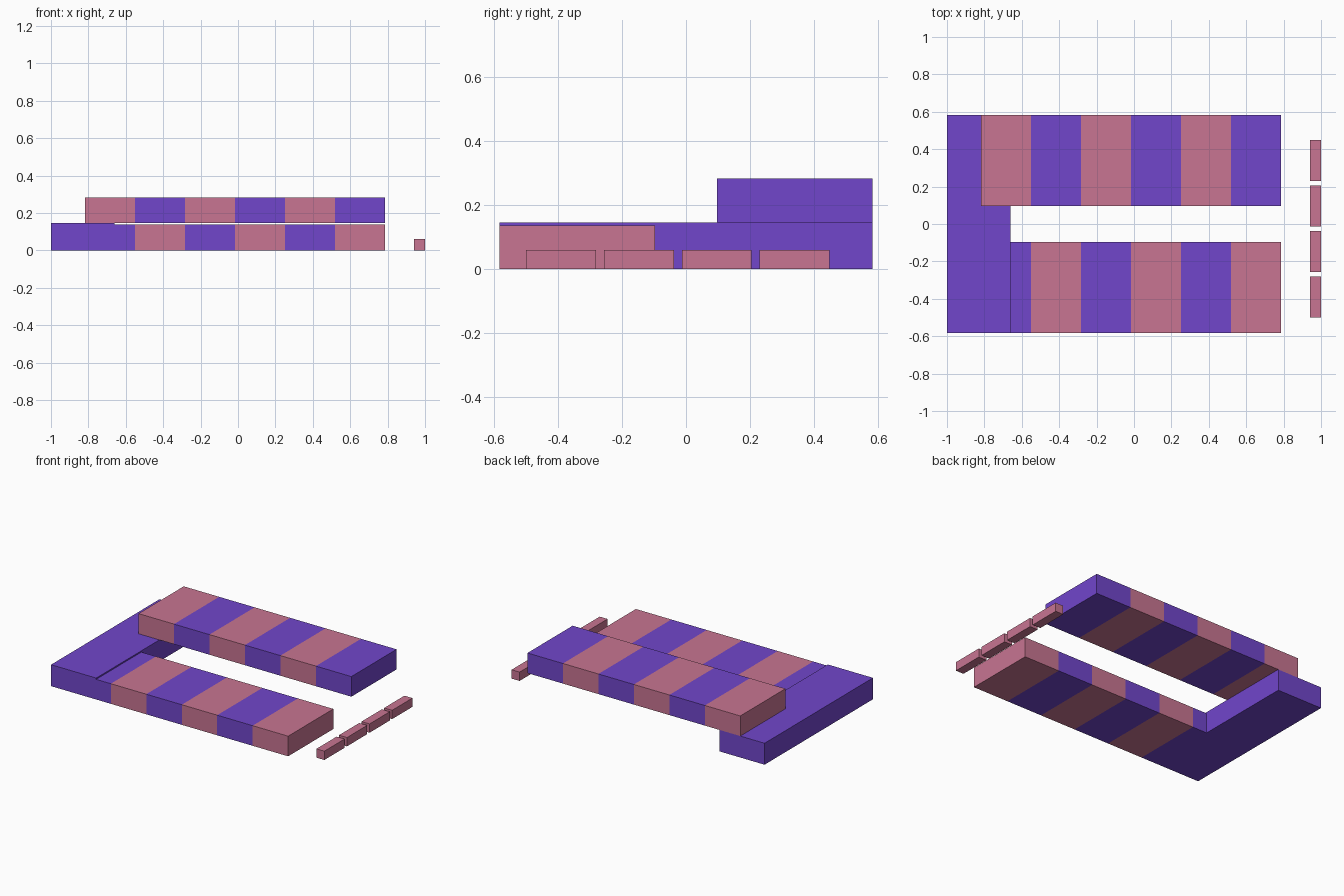
import bpy, bmesh
from mathutils import Matrix, Vector

cube = bpy.data.objects.get("Cube")
if cube:
    bpy.data.objects.remove(cube, do_unlink=True)


def flat_colour(name, rgb):
    mat = bpy.data.materials.new(name)
    mat.use_nodes = True
    mat.diffuse_color = (*rgb, 1)
    bsdf = mat.node_tree.nodes["Principled BSDF"]
    bsdf.inputs["Base Color"].default_value = (*rgb, 1)
    bsdf.inputs["Roughness"].default_value = 0.8
    return mat


PURPLE = flat_colour("purple", (0.165, 0.061, 0.597))
PINK = flat_colour("rose pink", (0.578, 0.178, 0.287))


def block(name, low, high, mats, cuts=()):
    """Box between two corners, cut across x; materials alternate per stripe."""
    low, high = Vector(low), Vector(high)
    bm = bmesh.new()
    bmesh.ops.create_cube(bm, size=1, matrix=Matrix.Translation((low + high) / 2)
                          @ Matrix.Diagonal((*(high - low), 1)))
    for x in cuts:
        bmesh.ops.bisect_plane(bm, geom=bm.verts[:] + bm.edges[:] + bm.faces[:],
                               plane_co=(x, 0, 0), plane_no=(1, 0, 0))
    for face in bm.faces:
        centre = face.calc_center_median().x
        face.material_index = sum(centre > x for x in cuts) % len(mats)
    mesh = bpy.data.meshes.new(name)
    bm.to_mesh(mesh)
    bm.free()
    for mat in mats:
        mesh.materials.append(mat)
    obj = bpy.data.objects.new(name, mesh)
    bpy.context.collection.objects.link(obj)
    return obj


# Shared measurements
left, inner, beam_start, beam_end = -1.0, -0.66, -0.817, 0.786
outer_y, gap_y = 0.583, 0.097
base_top, beam_height = 0.146, 0.137
stripe = (beam_end - beam_start) / 6
cuts = [beam_start + stripe * i for i in range(1, 6)]

# Cross block joining both beams
block("base_block", (left, -outer_y, 0), (inner, outer_y, base_top), [PURPLE])

# Striped beam on the ground at the front
block("lower_beam", (inner, -outer_y, 0), (beam_end, -gap_y, beam_height),
      [PURPLE, PINK], cuts)

# Striped beam resting on the base at the back
block("upper_beam", (beam_start, gap_y, base_top),
      (beam_end, outer_y, base_top + beam_height), [PINK, PURPLE], cuts)

# Row of small loose bars
for i in range(4):
    y = -0.499 + 0.243 * i
    block(f"small_bar_{i + 1}", (0.94, y, 0), (1, y + 0.218, 0.06), [PINK])
